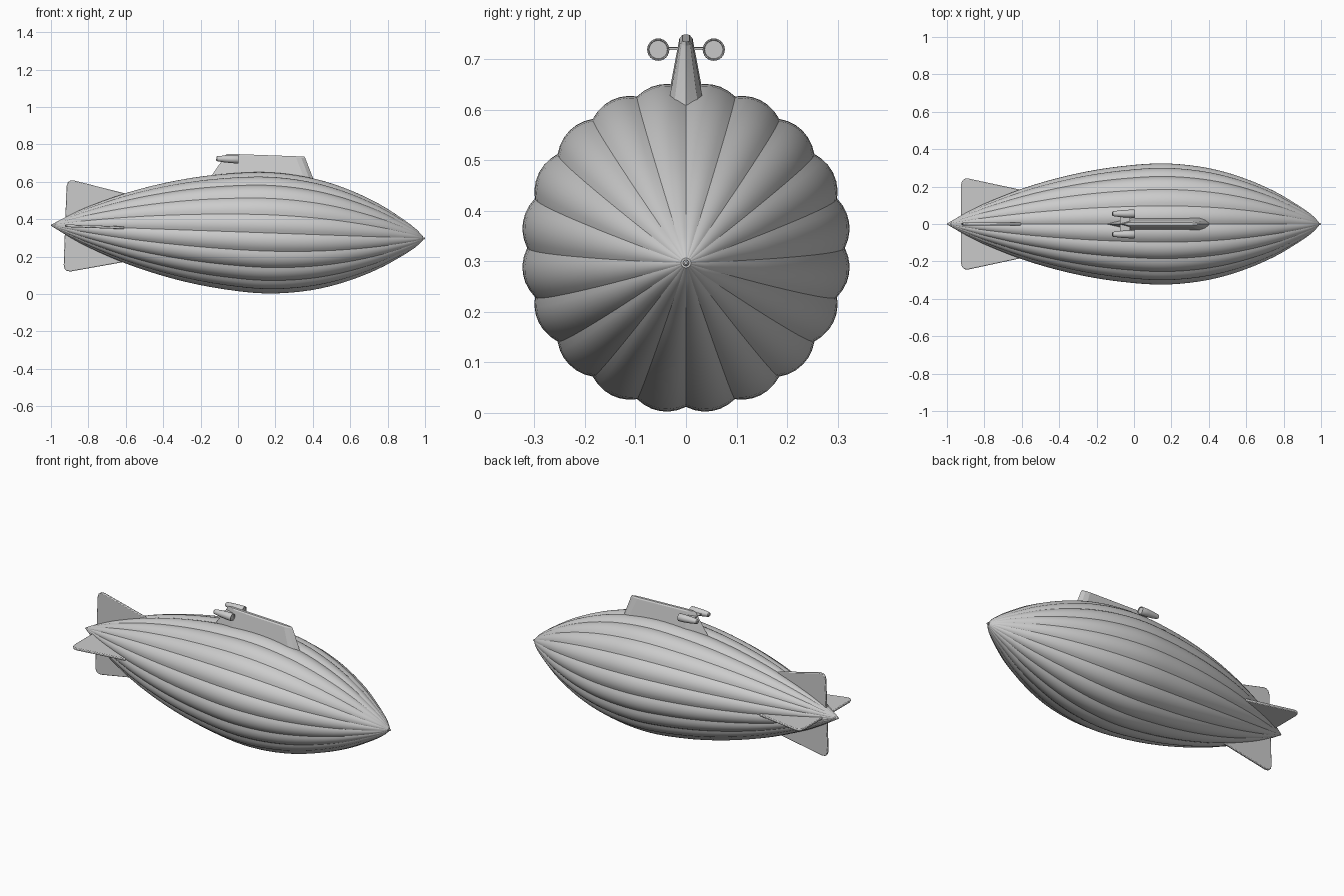
import bpy, bmesh
from math import sin, cos, pi, radians
from mathutils import Matrix, Vector

if "Cube" in bpy.data.objects:
    bpy.data.objects.remove(bpy.data.objects["Cube"])

grey = bpy.data.materials.new("plain grey")
grey.use_nodes = True
COLOUR = (0.6, 0.6, 0.6, 1)
grey.diffuse_color = COLOUR
grey.node_tree.nodes["Principled BSDF"].inputs["Base Color"].default_value = COLOUR

# Everything is built along the hull axis, then pitched nose-down
PITCH = Matrix.Translation((0, 0, 0.332)) @ Matrix.Rotation(radians(2.03), 4, "Y")


def finish(bm, name, angle=30, bevel=0):
    bmesh.ops.recalc_face_normals(bm, faces=bm.faces)
    bm.transform(PITCH)
    mesh = bpy.data.meshes.new(name)
    bm.to_mesh(mesh)
    bm.free()
    mesh.materials.append(grey)
    obj = bpy.data.objects.new(name, mesh)
    bpy.context.collection.objects.link(obj)
    if bevel:
        mod = obj.modifiers.new("soft edge", "BEVEL")
        mod.width, mod.segments, mod.limit_method = bevel, 2, "ANGLE"
        mod.angle_limit = radians(40)
    bpy.ops.object.select_all(action="DESELECT")
    obj.select_set(True)
    bpy.context.view_layer.objects.active = obj
    bpy.ops.object.shade_smooth_by_angle(angle=radians(angle))
    return obj


def loft(bm, rings):
    """Bridge closed rings of points and cap both ends."""
    loops = [[bm.verts.new(p) for p in ring] for ring in rings]
    for a, b in zip(loops, loops[1:]):
        for i in range(len(a)):
            j = (i + 1) % len(a)
            bm.faces.new((a[i], a[j], b[j], b[i]))
    bm.faces.new(loops[0])
    bm.faces.new(loops[-1])


def spin_x(bm, profile, n, y=0, z=0):
    """Round body along x from (x, radius) pairs."""
    loft(bm, [[(x, y + r * cos(2 * pi * i / n), z + r * sin(2 * pi * i / n))
               for i in range(n)] for x, r in profile])


# Hull: twenty swelling gores around a spindle profile
PROFILE = [(-1, 0.003), (-0.9, 0.06), (-0.8, 0.11), (-0.6, 0.19), (-0.4, 0.25),
           (-0.2, 0.293), (0, 0.319), (0.15, 0.327), (0.3, 0.317), (0.45, 0.29),
           (0.6, 0.243), (0.75, 0.177), (0.87, 0.106), (0.95, 0.05), (0.99, 0.01)]
GORES, STEPS = 20, 6


def smooth_profile(pts, sub):
    pts = [Vector(p) for p in pts]
    ext = [2 * pts[0] - pts[1]] + pts + [2 * pts[-1] - pts[-2]]
    out = []
    for a, b, c, d in zip(ext, ext[1:], ext[2:], ext[3:]):
        m0 = (c - a) * (c.x - b.x) / (c.x - a.x)
        m1 = (d - b) * (c.x - b.x) / (d.x - b.x)
        for k in range(sub):
            t = k / sub
            out.append(b * (2*t**3 - 3*t*t + 1) + m0 * (t**3 - 2*t*t + t)
                       + c * (3*t*t - 2*t**3) + m1 * (t**3 - t*t))
    return out + [pts[-1]]


def hull_ring(x, r):
    ring = []
    for i in range(GORES * STEPS):
        u = (i % STEPS) / STEPS
        swell = 0.962 + 0.038 * (1 - (2 * u - 1) ** 2)
        a = 2 * pi * i / (GORES * STEPS)
        ring.append((x, r * swell * cos(a), r * swell * sin(a)))
    return ring


bm = bmesh.new()
loft(bm, [hull_ring(p.x, p.y) for p in smooth_profile(PROFILE, 3)])
finish(bm, "hull", 17)

# Nose tip
bm = bmesh.new()
spin_x(bm, [(0.975, 0.006), (0.997, 0.006), (1, 0.003)], 12)
finish(bm, "nose_tip")

# Tail fins: one outline turned about the axis
OUTLINE = [(-0.925, 0), (-0.925, 0.21), (-0.92, 0.23), (-0.907, 0.242),
           (-0.885, 0.243), (-0.61, 0.184), (-0.61, 0)]
for i, name in enumerate(["top_fin", "right_fin", "bottom_fin", "left_fin"]):
    bm = bmesh.new()
    loft(bm, [[(x, y, r) for x, r in OUTLINE] for y in (-0.007, 0.007)])
    bm.transform(Matrix.Rotation(i * pi / 2, 4, "X"))
    finish(bm, name, 30, 0.004)

# Gondola: pointed plan tapering to a narrow ridge
HALF_PLAN = [(0.36, 0.022), (0.32, 0.033), (-0.02, 0.033)]


def gondola_ring(z, tip, tail, width):
    side = [(tip + (x - 0.39) * (0.7 if x > 0.2 else 1), y * width) for x, y in HALF_PLAN[:2]]
    side.append((tail + 0.12 * width, HALF_PLAN[2][1] * width))
    return ([(tip, 0, z)] + [(x, y, z) for x, y in side] + [(tail, 0, z)]
            + [(x, -y, z) for x, y in reversed(side)])


bm = bmesh.new()
loft(bm, [gondola_ring(0.285, 0.398, -0.16, 1.1), gondola_ring(0.303, 0.39, -0.147, 1.0),
          gondola_ring(0.408, 0.345, -0.08, 0.4), gondola_ring(0.415, 0.34, -0.074, 0.22)])
finish(bm, "gondola", 15)

# Engine pods with open front lips, and their struts
for side, label in ((1, "left"), (-1, "right")):
    bm = bmesh.new()
    spin_x(bm, [(-0.13, 0.009), (-0.126, 0.013), (-0.09, 0.018), (-0.05, 0.021),
                (-0.012, 0.022), (-0.01, 0.021), (-0.01, 0.019), (-0.014, 0.018)],
           24, side * 0.055, 0.387)
    finish(bm, label + "_engine")
    bm = bmesh.new()
    bmesh.ops.create_cube(bm, size=1)
    bm.transform(Matrix.Translation((-0.062, side * 0.022, 0.388))
                 @ Matrix.Diagonal((0.055, 0.04, 0.004, 1)))
    finish(bm, label + "_strut")
